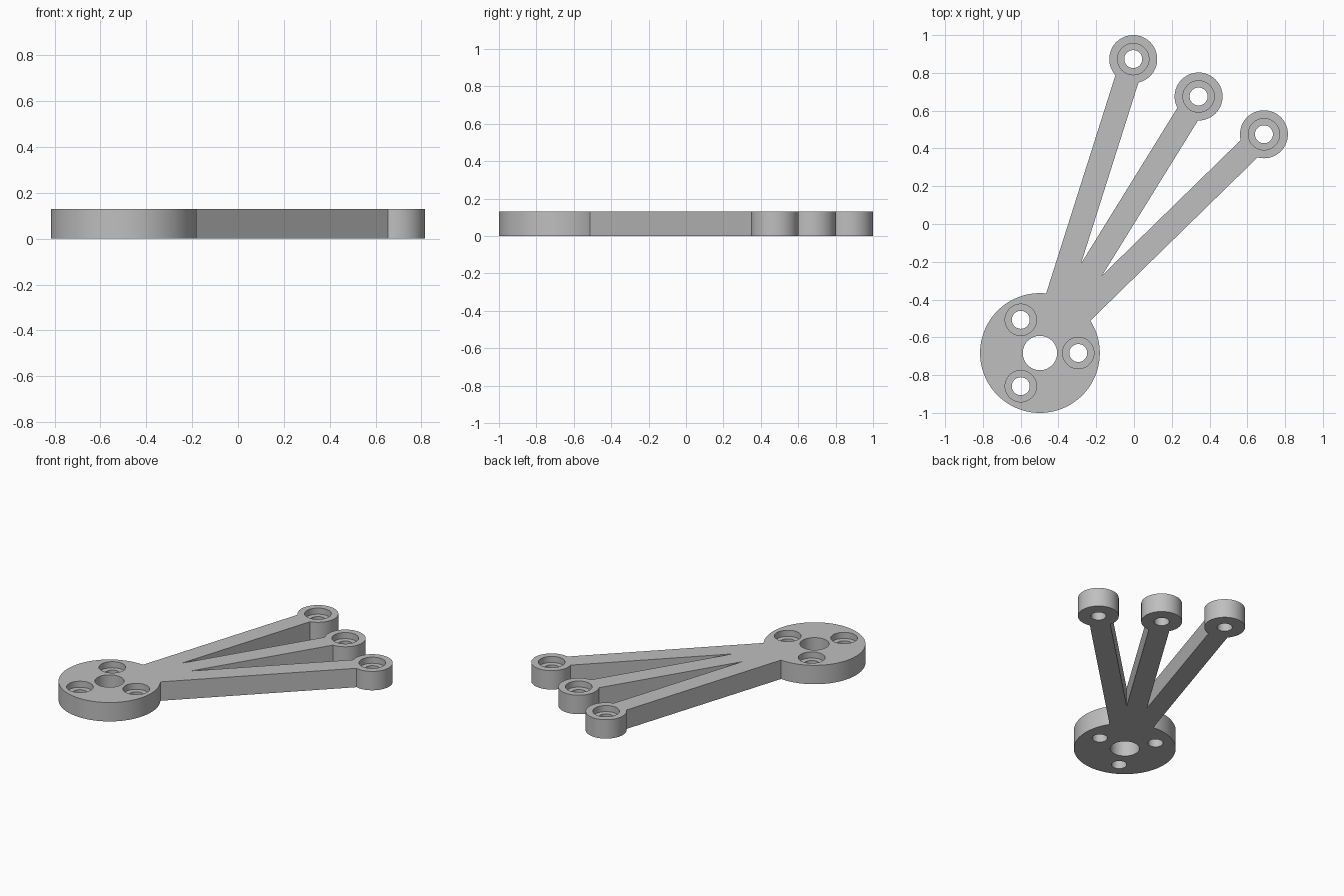
import bpy
import math
from mathutils import Vector

if "Cube" in bpy.data.objects:
    bpy.data.objects.remove(bpy.data.objects["Cube"], do_unlink=True)

HEIGHT = 0.13
BORE_DEPTH = 0.042
HUB = Vector((-0.498, -0.683))
TIPS = [Vector((-0.004, 0.873)), Vector((0.342, 0.675)), Vector((0.688, 0.475))]
HUB_RADIUS, TIP_RADIUS, ARM_WIDTH = 0.317, 0.127, 0.128

grey = bpy.data.materials.new("light_grey")
grey.use_nodes = True
grey.diffuse_color = (0.52, 0.52, 0.52, 1)
grey.node_tree.nodes["Principled BSDF"].inputs["Base Color"].default_value = (0.52, 0.52, 0.52, 1)


def cylinder(name, centre, radius, bottom, top, sides=64):
    bpy.ops.mesh.primitive_cylinder_add(
        vertices=sides, radius=radius, depth=top - bottom,
        location=(centre.x, centre.y, (top + bottom) / 2))
    ob = bpy.context.object
    ob.name = name
    ob.data.materials.append(grey)
    return ob


def box(name, centre, size, angle=0):
    bpy.ops.mesh.primitive_cube_add(size=1, location=(centre.x, centre.y, HEIGHT / 2),
                                    rotation=(0, 0, angle))
    ob = bpy.context.object
    ob.name = name
    ob.scale = size
    ob.data.materials.append(grey)
    return ob


def combine(target, tool, operation):
    mod = target.modifiers.new(operation.lower(), 'BOOLEAN')
    mod.operation = operation
    mod.solver = 'EXACT'
    mod.object = tool
    bpy.context.view_layer.objects.active = target
    bpy.ops.object.modifier_apply(modifier=mod.name)
    bpy.data.objects.remove(tool, do_unlink=True)


# Hub disc with three arms and end bosses, overlong so they merge cleanly
bracket = cylinder("three_arm_bracket", HUB, HUB_RADIUS, -0.1, HEIGHT + 0.1, 128)
for i, tip in enumerate(TIPS):
    span = tip - HUB
    extra = 0.3 + 0.04 * i
    arm = box("arm", (HUB + tip) / 2, (span.length, ARM_WIDTH, HEIGHT + extra),
              math.atan2(span.y, span.x))
    combine(bracket, arm, 'UNION')
    boss = cylinder("end_boss", tip, TIP_RADIUS, -0.32 - extra, HEIGHT + 0.32 + extra)
    combine(bracket, boss, 'UNION')

# Trim everything to one flat plate thickness
combine(bracket, box("trim_slab", Vector((0, 0)), (4, 4, HEIGHT)), 'INTERSECT')

# Central hole, then counterbored screw holes in the hub and bosses
combine(bracket, cylinder("centre_hole", HUB, 0.091, -0.1, 0.3), 'DIFFERENCE')
hub_holes = [HUB + 0.203 * Vector((math.cos(a), math.sin(a)))
             for a in (math.radians(120 * k) for k in range(3))]
for spot in hub_holes + TIPS:
    combine(bracket, cylinder("counterbore", spot, 0.083, HEIGHT - BORE_DEPTH, 0.3), 'DIFFERENCE')
    combine(bracket, cylinder("screw_hole", spot, 0.0475, -0.1, 0.3), 'DIFFERENCE')

# Smooth round walls, crisp rims
bpy.ops.object.select_all(action='DESELECT')
bracket.select_set(True)
bpy.context.view_layer.objects.active = bracket
bpy.ops.object.shade_smooth_by_angle(angle=math.radians(30))
